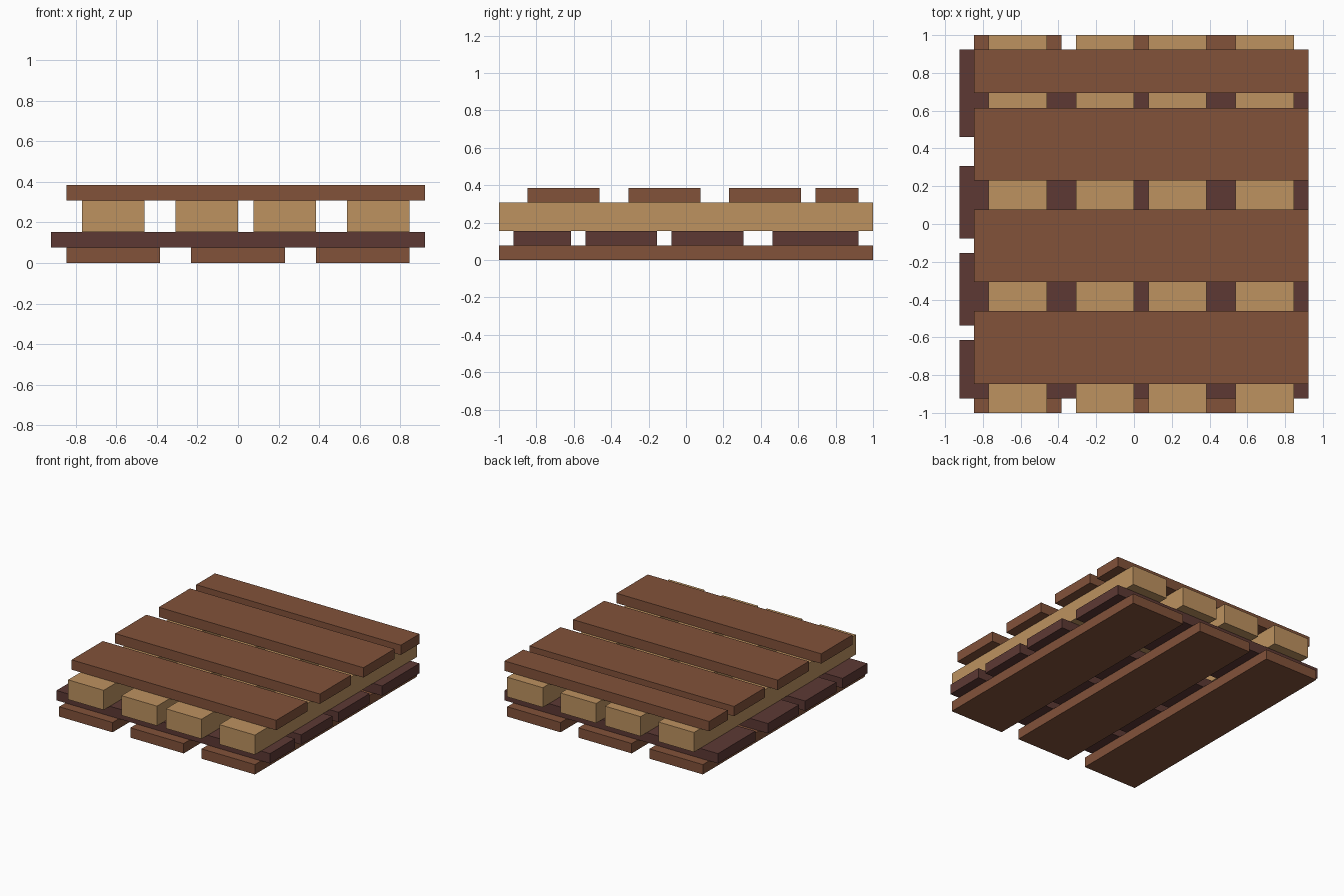
import bpy

cube = bpy.data.objects.get("Cube")
if cube:
    bpy.data.objects.remove(cube, do_unlink=True)

U = 1 / 13  # plank thickness, the module every size is built on


def make_material(name, rgb):
    """Flat material from 0-255 sRGB values, converted to linear."""
    lin = [((c / 255 + 0.055) / 1.055) ** 2.4 for c in rgb]
    mat = bpy.data.materials.new(name)
    mat.use_nodes = True
    mat.diffuse_color = (*lin, 1)
    bsdf = mat.node_tree.nodes["Principled BSDF"]
    bsdf.inputs["Base Color"].default_value = (*lin, 1)
    bsdf.inputs["Roughness"].default_value = 0.9
    return mat


brown = make_material("brown wood", (130, 82, 58))
dark = make_material("dark wood", (93, 57, 52))
tan = make_material("tan wood", (189, 146, 96))


def board(name, xs, ys, zs, mat):
    """Box spanning the given ranges, in modules."""
    spans = (xs, ys, zs)
    bpy.ops.mesh.primitive_cube_add(size=1, location=[(a + b) / 2 * U for a, b in spans])
    ob = bpy.context.object
    ob.name = name
    ob.scale = [(b - a) * U for a, b in spans]
    bpy.ops.object.transform_apply(location=False, rotation=False, scale=True)
    ob.data.materials.append(mat)


# Bottom skids, running front to back
for i, xs in enumerate([(-11, -5), (-3, 3), (5, 11)], 1):
    board(f"bottom_skid_{i}", xs, (-13, 13), (0, 1), brown)

# Dark cross planks, running side to side
for i, ys in enumerate([(-12, -8), (-7, -2), (-1, 4), (6, 12)], 1):
    board(f"cross_plank_{i}", (-12, 12), ys, (1, 2), dark)

# Thick tan beams, running front to back
for i, xs in enumerate([(-10, -6), (-4, 0), (1, 5), (7, 11)], 1):
    board(f"beam_{i}", xs, (-13, 13), (2, 4), tan)

# Deck planks on top, running side to side
for i, ys in enumerate([(-11, -6), (-4, 1), (3, 8), (9, 12)], 1):
    board(f"deck_plank_{i}", (-11, 12), ys, (4, 5), brown)
